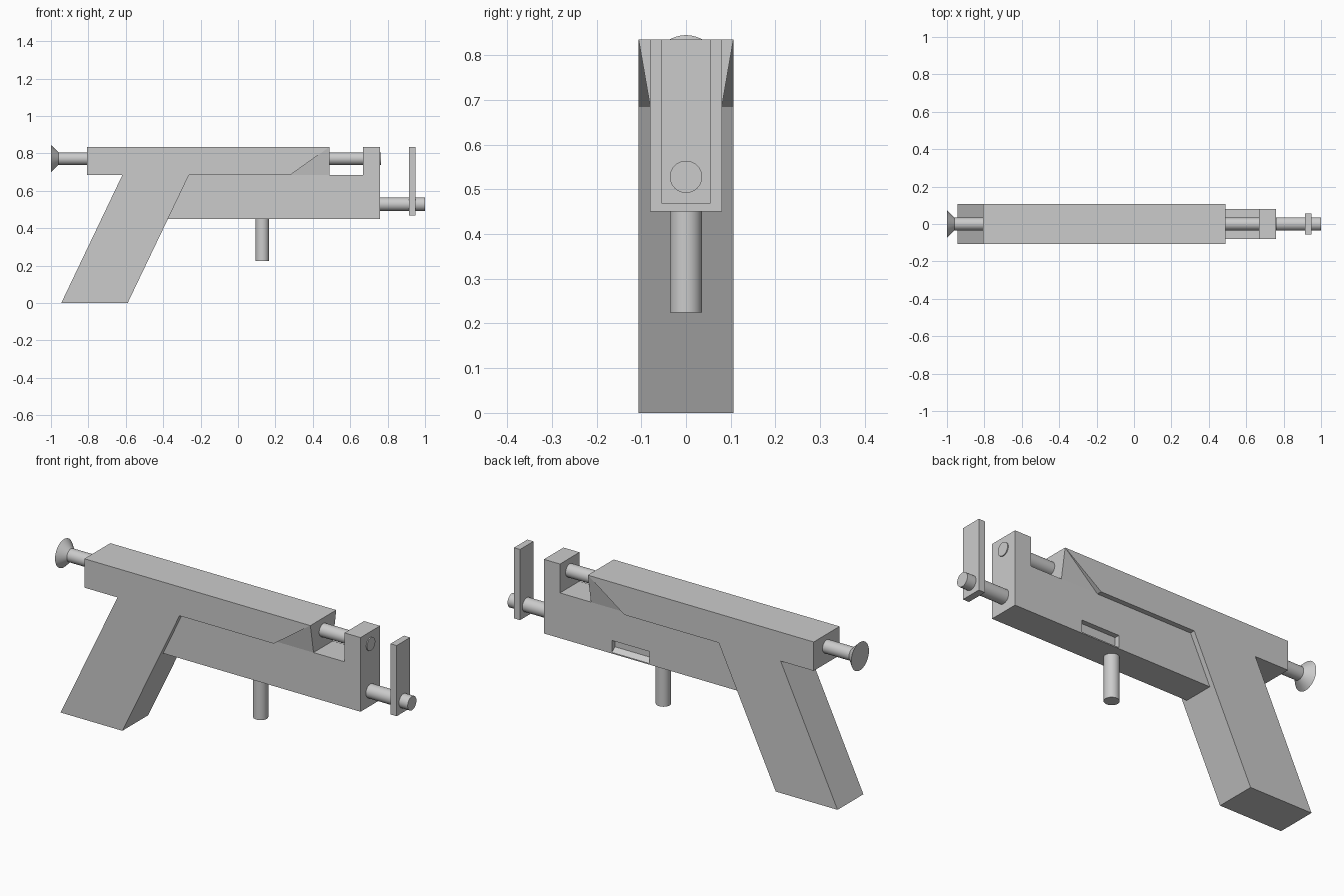
import bpy
import bmesh
from math import pi
from mathutils import Matrix, Vector

if "Cube" in bpy.data.objects:
    bpy.data.objects.remove(bpy.data.objects["Cube"], do_unlink=True)

grey = bpy.data.materials.new("light grey")
grey.use_nodes = True
colour = (0.6, 0.6, 0.6, 1)
grey.diffuse_color = colour
grey.node_tree.nodes["Principled BSDF"].inputs["Base Color"].default_value = colour


def finish(name, bm):
    bmesh.ops.recalc_face_normals(bm, faces=bm.faces)
    mesh = bpy.data.meshes.new(name)
    bm.to_mesh(mesh)
    bm.free()
    obj = bpy.data.objects.new(name, mesh)
    bpy.context.collection.objects.link(obj)
    mesh.materials.append(grey)
    return obj


def prism(name, profile, half_width):
    """Side profile (x, z) spanned across y; half_width may vary per point."""
    count = len(profile)
    widths = half_width if isinstance(half_width, list) else [half_width] * count
    bm = bmesh.new()
    near, far = [[bm.verts.new((x, side * w, z)) for (x, z), w in zip(profile, widths)]
                 for side in (-1, 1)]
    bm.faces.new(near)
    bm.faces.new(far[::-1])
    for i in range(count):
        j = (i + 1) % count
        bm.faces.new((near[i], far[i], far[j], near[j]))
    return finish(name, bm)


def rod(name, start, end, radius, end_radius=None):
    """Round bar between two points, optionally flared."""
    a, b = Vector(start), Vector(end)
    axis = b - a
    turn = axis.to_track_quat("Z", "Y").to_matrix().to_4x4()
    bm = bmesh.new()
    bmesh.ops.create_cone(bm, cap_ends=True, segments=40, radius1=radius,
                          radius2=radius if end_radius is None else end_radius,
                          depth=axis.length,
                          matrix=Matrix.Translation((a + b) / 2) @ turn)
    obj = finish(name, bm)
    bpy.ops.object.select_all(action="DESELECT")
    obj.select_set(True)
    bpy.context.view_layer.objects.active = obj
    bpy.ops.object.shade_smooth_by_angle(angle=pi / 6)
    return obj


TOP, LEDGE, BASE = 0.835, 0.685, 0.45
WIDE, NARROW = 0.106, 0.08

# Slide and raked grip in one wide slab
prism("grip_and_slide", [(-0.945, 0), (-0.59, 0), (-0.262, LEDGE), (0.28, LEDGE),
                         (0.49, TOP), (-0.808, TOP), (-0.808, LEDGE), (-0.618, LEDGE)], WIDE)

# Slide nose, narrowing down to the receiver
prism("slide_nose", [(0.28, LEDGE), (0.49, LEDGE), (0.49, TOP)], [NARROW, NARROW, WIDE])

# Narrow receiver with the raised front block
receiver = prism("receiver", [(-0.45, BASE), (0.76, BASE), (0.76, TOP), (0.668, TOP),
                              (0.668, LEDGE), (-0.45, LEDGE)], NARROW)

# Shallow port with a ramped floor in the rear side
bm = bmesh.new()
section = [(0.1, BASE + 0.006), (NARROW, BASE + 0.006), (0.054, 0.475), (0.054, 0.518), (0.1, 0.518)]
face = bm.faces.new([bm.verts.new((0.155, y, z)) for y, z in section])
sweep = bmesh.ops.extrude_face_region(bm, geom=[face])
bmesh.ops.translate(bm, vec=(0.215, 0, 0),
                    verts=[v for v in sweep["geom"] if isinstance(v, bmesh.types.BMVert)])
cutter = finish("port_cutter", bm)
cutter.hide_render = True
cutter.hide_set(True)
cut = receiver.modifiers.new("port", "BOOLEAN")
cut.operation = "DIFFERENCE"
cut.solver = "EXACT"
cut.object = cutter

# Upper bar with flared rear knob
BAR = 0.772
rod("upper_bar", (-0.975, 0, BAR), (0.765, 0, BAR), 0.034)
rod("rear_knob", (-0.96, 0, BAR), (-1, 0, BAR), 0.034, 0.073)

# Lower bar carrying the front plate
rod("lower_bar", (0.7, 0, 0.528), (1, 0, 0.528), 0.036)
prism("front_plate", [(0.915, 0.468), (0.95, 0.468), (0.95, TOP), (0.915, TOP)], 0.055)

# Trigger peg
rod("trigger_peg", (0.13, 0, 0.5), (0.13, 0, 0.224), 0.036)
